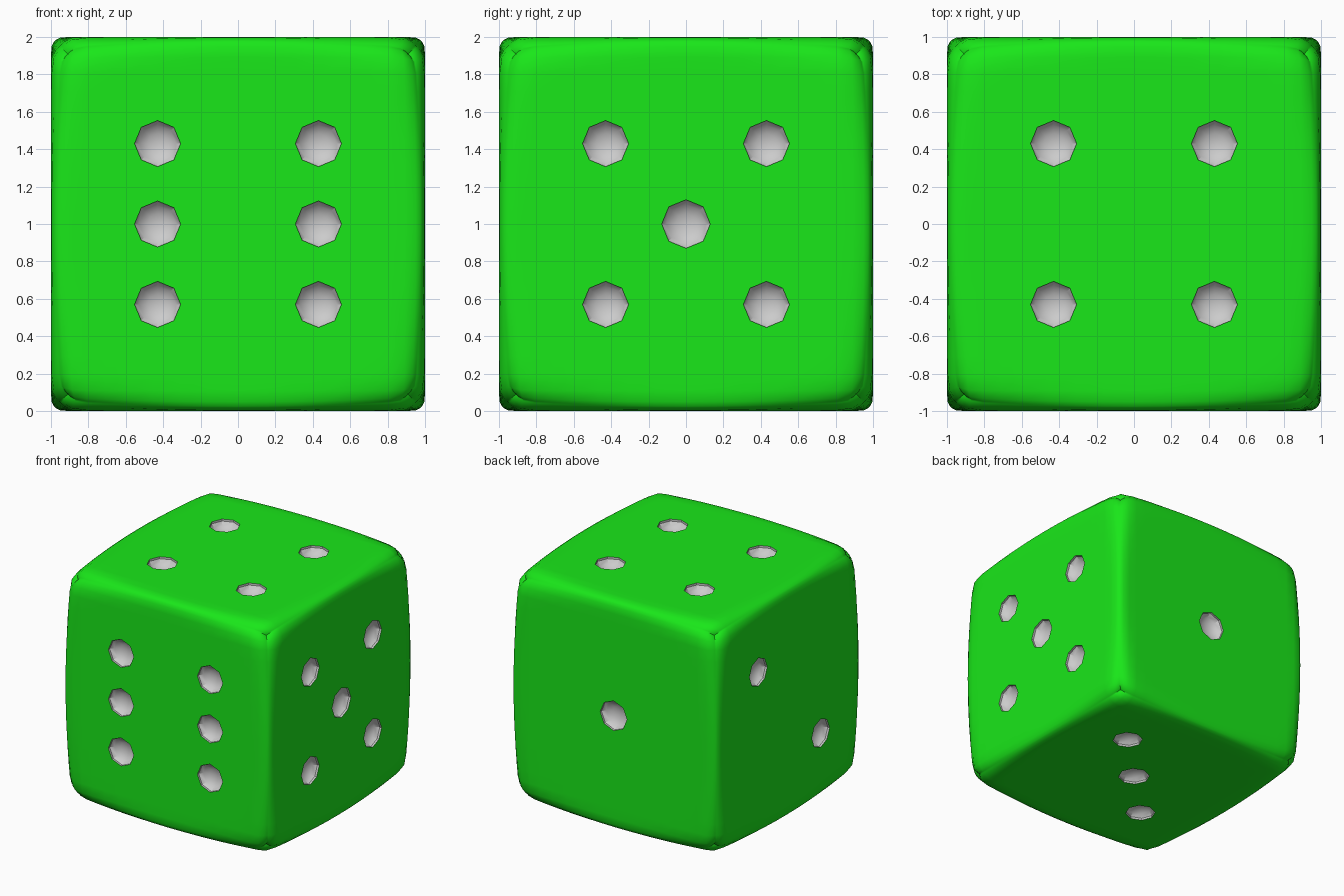
import bpy, bmesh, math
from mathutils import Vector, Matrix

if "Cube" in bpy.data.objects:
    bpy.data.objects.remove(bpy.data.objects["Cube"])

green = bpy.data.materials.new("green")
green.diffuse_color = (0.01, 0.8, 0.01, 1)
green.use_nodes = True
green.node_tree.nodes["Principled BSDF"].inputs["Base Color"].default_value = green.diffuse_color
grey = bpy.data.materials.new("pip_grey")
grey.diffuse_color = (0.8, 0.8, 0.8, 1)
grey.use_nodes = True
grey.node_tree.nodes["Principled BSDF"].inputs["Base Color"].default_value = grey.diffuse_color


def make_object(name, bm):
    mesh = bpy.data.meshes.new(name)
    bm.to_mesh(mesh)
    bm.free()
    mesh.materials.append(green)
    mesh.materials.append(grey)
    ob = bpy.data.objects.new(name, mesh)
    bpy.context.collection.objects.link(ob)
    return ob


def face_matrix(u, v, n):
    # columns: face right, face up, outward normal
    return Matrix((u, v, n)).transposed()


X, Y, Z = Vector((1, 0, 0)), Vector((0, 1, 0)), Vector((0, 0, 1))
D = 0.43
# right axis, up axis, pip positions
FACES = [
    (X, Z, [(sx * D, k * D) for sx in (-1, 1) for k in (-1, 0, 1)]),                 # front 6
    (Y, Z, [(sx * D, sz * D) for sx in (-1, 1) for sz in (-1, 1)] + [(0, 0)]),       # right 5
    (X, Y, [(sx * D, sy * D) for sx in (-1, 1) for sy in (-1, 1)]),                  # top 4
    (Y, X, [(k * D, k * D) for k in (-1, 0, 1)]),                                    # bottom 3
    (-Y, Z, [(-D, D), (D, -D)]),                                                     # left 2
    (-X, Z, [(0, 0)]),                                                               # back 1
]


def rounded(p):
    # edge radius grows toward the corners
    r = 0.07 + 0.145 * (p.x * p.y * p.z) ** 2
    q = Vector([max(r - 1, min(1 - r, c)) for c in p])
    return q + r * (p - q).normalized()


# die body: six grids, tighter toward the edges
N = 20
steps = [math.sin(math.pi / 2 * (2 * i / N - 1)) for i in range(N + 1)]
bm = bmesh.new()
for u, v, _ in FACES:
    n = u.cross(v)
    g = [[bm.verts.new(rounded(u * a + v * b + n) + Z) for a in steps] for b in steps]
    for j in range(N):
        for i in range(N):
            bm.faces.new((g[j][i], g[j][i + 1], g[j + 1][i + 1], g[j + 1][i]))
bmesh.ops.remove_doubles(bm, verts=bm.verts, dist=1e-4)
bmesh.ops.recalc_face_normals(bm, faces=bm.faces)
die = make_object("die_body", bm)

# pip cutters: flattened eight-sided balls
bm = bmesh.new()
for u, v, pips in FACES:
    n = u.cross(v)
    for a, b in pips:
        rad = 0.133 if (a == b == 0) else 0.126
        m = (Matrix.Translation(u * a + v * b + n + Z)
             @ face_matrix(u, v, n).to_4x4()
             @ Matrix.Diagonal((rad, rad, 0.08, 1)))
        bmesh.ops.create_uvsphere(bm, u_segments=8, v_segments=7, radius=1, matrix=m)
for f in bm.faces:
    f.material_index = 1
bmesh.ops.recalc_face_normals(bm, faces=bm.faces)
cutter = make_object("pip_cutter", bm)
cutter.hide_render = True

# carve the pips
mod = die.modifiers.new("pips", 'BOOLEAN')
mod.operation = 'DIFFERENCE'
mod.solver = 'EXACT'
mod.object = cutter
bpy.ops.object.select_all(action='DESELECT')
bpy.context.view_layer.objects.active = die
die.select_set(True)
bpy.ops.object.modifier_apply(modifier=mod.name)
bpy.data.objects.remove(cutter, do_unlink=True)
bpy.ops.object.shade_smooth_by_angle(angle=math.radians(35))
